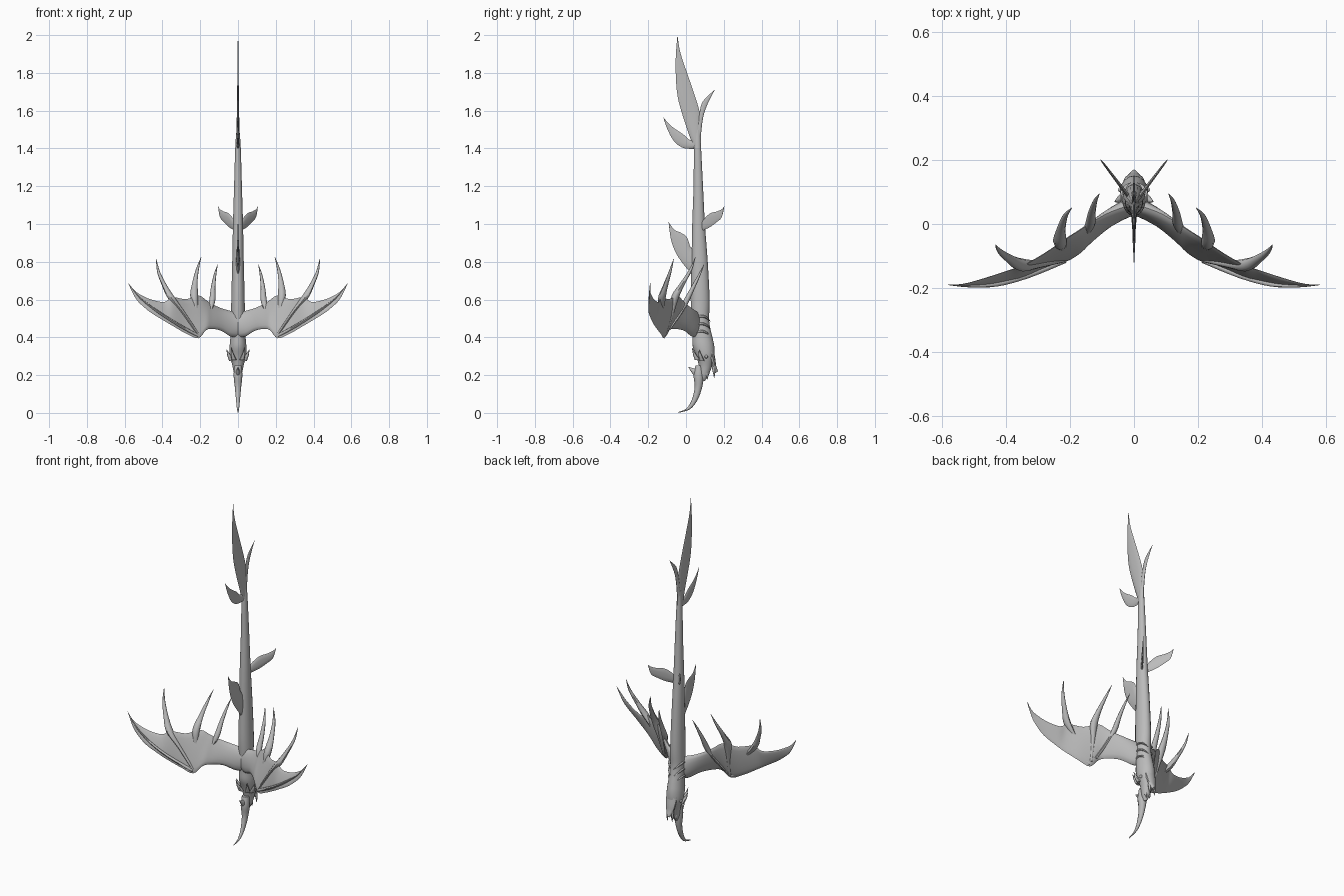
import bpy, bmesh, math
from mathutils import Vector

grey = bpy.data.materials.new("grey skin")
grey.diffuse_color = (0.5, 0.5, 0.5, 1)


def spline(rows, sub):
    """Catmull-Rom resampling of equal-length number rows."""
    out = []
    for i in range(len(rows) - 1):
        p = [rows[max(0, min(len(rows) - 1, i + k))] for k in (-1, 0, 1, 2)]
        for s in range(sub):
            t = s / sub
            out.append([0.5 * (2 * b + (c - a) * t + (2 * a - 5 * b + 4 * c - d) * t * t
                               + (3 * b - a - 3 * c + d) * t ** 3) for a, b, c, d in zip(*p)])
    return out + [list(rows[-1])]


def loft(name, rows, normal, seg=10, sub=4, mirror=False):
    """Rows hold edge A xyz, edge B xyz, half thickness; rings are ellipses."""
    n = Vector(normal).normalized()
    bm = bmesh.new()
    rings = []
    for r in spline(rows, sub):
        a, b, w = Vector(r[:3]), Vector(r[3:6]), max(r[6], 0.0004)
        mid, half = (a + b) / 2, (a - b) / 2
        if half.length < 0.0005:
            half = Vector((0, 0, 0.0005))
        rings.append([bm.verts.new(mid + half * math.cos(k * math.tau / seg)
                                   + n * w * math.sin(k * math.tau / seg)) for k in range(seg)])
    for p, q in zip(rings, rings[1:]):
        for k in range(seg):
            m = (k + 1) % seg
            bm.faces.new((p[k], p[m], q[m], q[k]))
    bm.faces.new(rings[0])
    bm.faces.new(rings[-1][::-1])
    bmesh.ops.recalc_face_normals(bm, faces=bm.faces[:])
    me = bpy.data.meshes.new(name)
    bm.to_mesh(me)
    bm.free()
    me.materials.append(grey)
    ob = bpy.data.objects.new(name, me)
    bpy.context.collection.objects.link(ob)
    if mirror:
        ob.modifiers.new("Mirror", 'MIRROR').use_clip = False
    return ob


def flat(name, pairs, **kw):
    """Loft in the centre plane: yA, zA, yB, zB, half width."""
    return loft(name, [(0, a, b, 0, c, d, w) for a, b, c, d, w in pairs], (1, 0, 0), **kw)


def tube(name, pts, axis=(1, 0, 0), normal=(0, 1, 0), mirror=True, seg=8):
    """Tapered spike: x, y, z, radius."""
    ax = Vector(axis)
    rows = []
    for x, y, z, r in pts:
        p = Vector((x, y, z))
        rows.append((*(p + ax * r), *(p - ax * r), r))
    return loft(name, rows, normal, seg=seg, mirror=mirror)


# body and head, from snout to tail stem: z, front y, back y, half width
body = [(.17, .082, .10, .008), (.20, .073, .12, .02), (.25, .068, .138, .03),
        (.30, .054, .15, .043), (.35, .036, .15, .045), (.40, .034, .14, .041),
        (.45, .034, .128, .038), (.50, .03, .122, .037), (.60, .025, .125, .036),
        (.80, .029, .115, .031), (1.0, .033, .10, .027), (1.2, .04, .09, .021),
        (1.4, .042, .08, .015), (1.5, .047, .074, .008)]
flat("body", [(f, z, b, z, w) for z, f, b, w in body], seg=18)

# curved snout horn with its barb
flat("snout_horn", [(.05, .25, .09, .25, .02), (.04, .20, .094, .19, .024),
                    (.046, .135, .084, .13, .017), (.029, .065, .062, .07, .011),
                    (.0, .022, .022, .02, .006), (-.04, .005, -.04, 0, .001)])
flat("horn_barb", [(.08, .235, .07, .185, .014), (.045, .235, .042, .198, .01),
                   (.012, .245, .012, .242, .001)])

# lower jaw, fangs, cheek spikes, eyes
flat("lower_jaw", [(.10, .33, .148, .33, .036), (.125, .28, .156, .28, .03),
                   (.138, .24, .16, .25, .022), (.155, .21, .17, .22, .008)])
tube("jaw_fang", [(.014, .145, .245, .009), (.016, .148, .215, .006), (.015, .15, .185, .001)])
tube("snout_fang", [(.012, .108, .215, .009), (.012, .112, .195, .006), (.01, .115, .178, .001)])
tube("cheek_spike", [(.033, .085, .275, .014), (.048, .075, .305, .009), (.06, .07, .335, .001)])
tube("brow_spike", [(.02, .06, .28, .014), (.03, .045, .31, .008), (.036, .032, .345, .001)])
tube("eye", [(.04, .107, .288, .002), (.041, .107, .294, .008),
             (.041, .107, .302, .008), (.04, .107, .308, .002)])

# gill ridges wrapped round each side
for i in range(3):
    pts = []
    for k in range(7):
        a = math.radians(-45 + 20 * k)
        r = .007 * math.sin(math.pi * (k + .3) / 6.6)
        pts.append((.039 * math.cos(a), .081 + .05 * math.sin(a),
                    .41 + .04 * i + .022 * math.cos(1.5 * a), r))
    tube("gill_ridge_%d" % (i + 1), pts, (0, 0, 1), (1, .4, 0), seg=6)

# tail fin lobes and the small fins along the spine
flat("tail_fin_long", [(.042, 1.40, .08, 1.42, .012), (-.01, 1.55, .075, 1.57, .007),
                       (-.045, 1.68, .05, 1.67, .005), (-.055, 1.82, -.005, 1.83, .003),
                       (-.052, 1.92, -.033, 1.92, .002), (-.045, 2.0, -.045, 2.0, .001)])
flat("tail_fin_short", [(.05, 1.46, .078, 1.46, .008), (.07, 1.58, .09, 1.56, .006),
                        (.09, 1.65, .112, 1.63, .004), (.152, 1.71, .152, 1.71, .001)])
flat("rear_spine_fin", [(.06, 1.45, .06, 1.40, .009), (.02, 1.445, .025, 1.398, .007),
                        (-.015, 1.475, -.02, 1.405, .005), (-.06, 1.505, -.065, 1.44, .004),
                        (-.09, 1.53, -.10, 1.505, .002), (-.12, 1.565, -.12, 1.565, .001)])
flat("dorsal_fin", [(.05, .87, .05, .70, .012), (.025, .875, .02, .745, .009),
                    (.005, .93, -.02, .795, .006), (-.03, .955, -.055, .85, .004),
                    (-.062, .97, -.08, .92, .003), (-.092, 1.01, -.092, 1.01, .001)])

# pelvic fins, splayed outwards: distance along fin, upper z, lower z, half thickness
pelvic = [(-.1, 1.0, .96, .006), (.08, 1.03, .97, .006), (.35, 1.057, .985, .005),
          (.65, 1.066, 1.01, .004), (.88, 1.078, 1.035, .003), (1, 1.092, 1.09, .001)]
loft("pelvic_fin", [(.02 + .085 * s, .09 + .112 * s, a, .02 + .085 * s, .09 + .112 * s, b, w)
                    for s, a, b, w in pelvic], (.8, -.6, 0), mirror=True)

# wings: x, leading z, trailing z, leading y, trailing y, half thickness
wing = [(0, .40, .53, .055, .06, .03), (.04, .405, .54, .03, .05, .026),
        (.09, .435, .555, -.01, .03, .02), (.14, .445, .578, -.06, 0, .014),
        (.17, .437, .598, -.09, -.02, .012), (.21, .395, .622, -.115, -.045, .011),
        (.275, .42, .602, -.135, -.09, .009), (.345, .46, .612, -.165, -.13, .008),
        (.39, .487, .587, -.18, -.145, .007), (.46, .53, .60, -.197, -.168, .006),
        (.52, .58, .628, -.197, -.185, .004), (.55, .62, .65, -.194, -.19, .003),
        (.582, .688, .688, -.19, -.19, .001)]
loft("wing", [(x, ya, a, x, yb, b, w) for x, a, b, ya, yb, w in wing],
     (.48, .88, 0), seg=16, mirror=True)

# wing ribs running from the wrist into free spikes
ribs = {
    "inner_wing_spike": [(.19, -.09, .44, .008), (.155, -.03, .53, .011), (.137, .0, .59, .016),
                         (.132, .035, .66, .012), (.122, .07, .73, .007), (.108, .095, .785, .001)],
    "middle_wing_spike": [(.21, -.105, .42, .009), (.222, -.075, .53, .012), (.232, -.055, .62, .021),
                          (.228, -.015, .69, .014), (.215, .025, .76, .008), (.195, .05, .825, .001)],
    "outer_wing_spike": [(.215, -.11, .42, .009), (.29, -.125, .53, .011), (.35, -.128, .605, .02),
                         (.387, -.11, .67, .014), (.42, -.085, .745, .008), (.433, -.065, .815, .001)],
}
for name, pts in ribs.items():
    tube(name, pts)
tube("wing_tip_rib", [(.215, -.113, .41, .009), (.33, -.16, .475, .009), (.43, -.188, .54, .008),
                      (.52, -.193, .61, .005), (.575, -.19, .68, .001)], (0, 0, 1), (.4, .9, 0))

# smooth shading with crisp fin edges
for ob in bpy.data.objects:
    ob.select_set(True)
    bpy.context.view_layer.objects.active = ob
bpy.ops.object.shade_smooth_by_angle(angle=math.radians(50))
